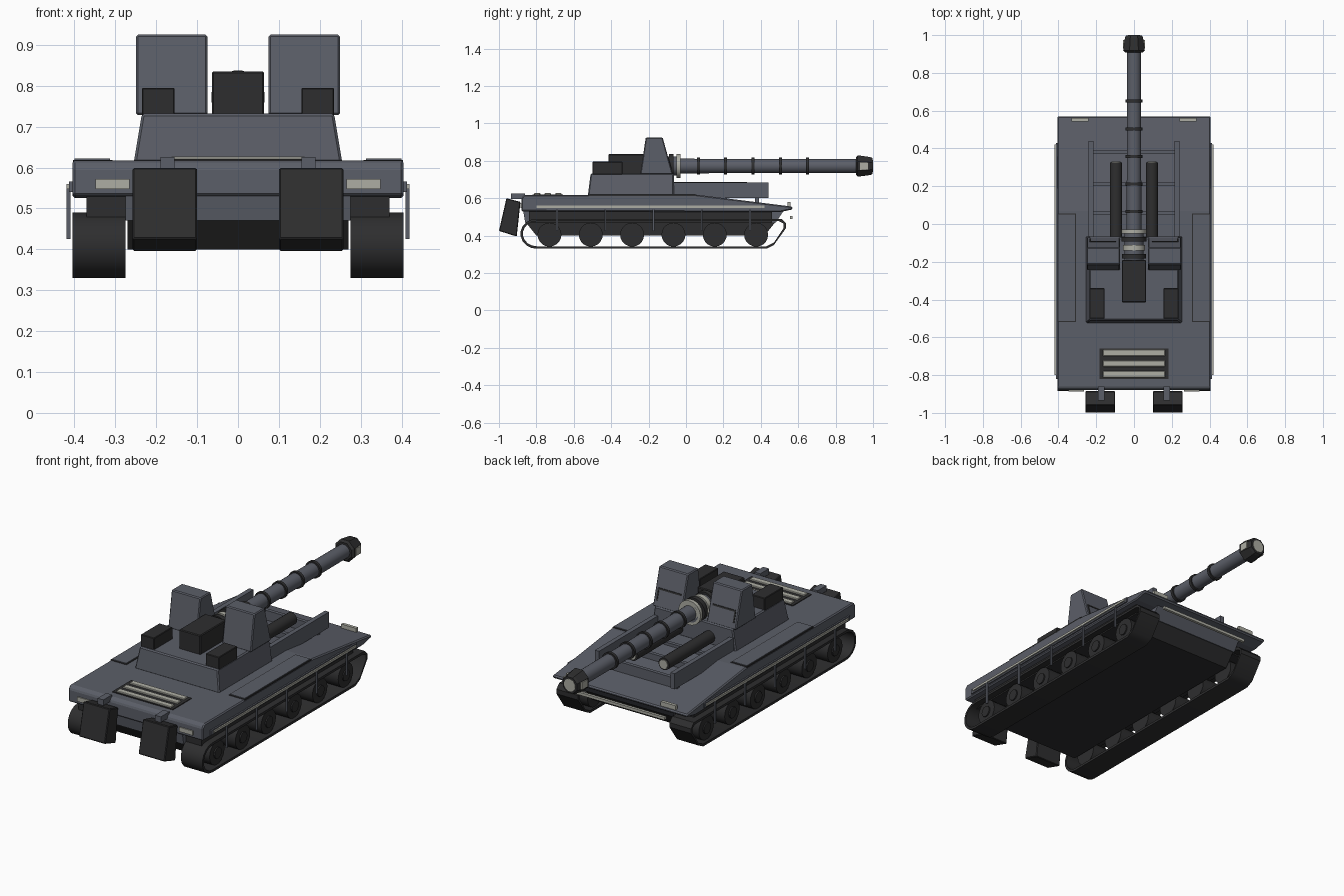
import bpy, bmesh, math
from mathutils import Vector

if "Cube" in bpy.data.objects:
    bpy.data.objects.remove(bpy.data.objects["Cube"])


def material(name, rgb):
    m = bpy.data.materials.new(name)
    m.diffuse_color = (*rgb, 1)
    m.use_nodes = True
    m.node_tree.nodes["Principled BSDF"].inputs["Base Color"].default_value = m.diffuse_color
    return m


SLATE = material("slate_paint", (0.105, 0.113, 0.138))
DARK = material("dark_metal", (0.027, 0.027, 0.028))
LIGHT = material("pale_metal", (0.42, 0.42, 0.37))


def finish(bm, name, mat, bevel=0.0, smooth=False):
    bmesh.ops.recalc_face_normals(bm, faces=bm.faces)
    me = bpy.data.meshes.new(name)
    bm.to_mesh(me)
    bm.free()
    ob = bpy.data.objects.new(name, me)
    bpy.context.collection.objects.link(ob)
    me.materials.append(mat)
    if smooth:
        bpy.ops.object.select_all(action='DESELECT')
        bpy.context.view_layer.objects.active = ob
        ob.select_set(True)
        bpy.ops.object.shade_smooth_by_angle(angle=math.radians(35))
    if bevel:
        b = ob.modifiers.new("edge", 'BEVEL')
        b.width, b.segments, b.limit_method = bevel, 1, 'ANGLE'
    return ob


def box(name, x, y, z, mat, bevel=0.0):
    """Box from (min, max) ranges."""
    bm = bmesh.new()
    bmesh.ops.create_cube(bm, size=1)
    for v in bm.verts:
        v.co = Vector([r[0] if c < 0 else r[1] for r, c in zip((x, y, z), v.co)])
    return finish(bm, name, mat, bevel)


def profile(name, x0, x1, pts, mat, bevel=0.0, smooth=False):
    """Side outline (y, z) extruded across x."""
    bm = bmesh.new()
    f = bm.faces.new([bm.verts.new((x0, y, z)) for y, z in pts])
    r = bmesh.ops.extrude_face_region(bm, geom=[f])
    for v in r['geom']:
        if isinstance(v, bmesh.types.BMVert):
            v.co.x = x1
    return finish(bm, name, mat, bevel, smooth)


def lathe(name, x, z, pts, mat, n=20):
    """Solid of rings (y, radius) around an axis along y."""
    bm = bmesh.new()
    rings = [[bm.verts.new((x + r * math.sin(2 * math.pi * (i + .5) / n), y,
                            z + r * math.cos(2 * math.pi * (i + .5) / n)))
              for i in range(n)] for y, r in pts]
    for a, b in zip(rings, rings[1:]):
        for i in range(n):
            bm.faces.new((a[i], a[(i + 1) % n], b[(i + 1) % n], b[i]))
    bm.faces.new(rings[0])
    bm.faces.new(rings[-1])
    return finish(bm, name, mat, 0, n > 8)


def span(s, a, b):
    return (min(s * a, s * b), max(s * a, s * b))


def circle(cy, cz, r, n=20):
    return [(cy + r * math.cos(2 * math.pi * i / n), cz + r * math.sin(2 * math.pi * i / n))
            for i in range(n)]


# Hull
profile("upper_hull", -.405, .405, [(-.88, .53), (-.88, .60), (-.865, .617), (.07, .617),
        (.57, .555), (.57, .54), (.50, .525)], SLATE, .006)
profile("hull_underside", -.275, .275, [(-.87, .53), (-.86, .47), (.48, .47), (.52, .53)], SLATE)
profile("lower_hull", -.27, .27, [(-.86, .475), (-.80, .40), (.42, .40), (.50, .50)], DARK)
profile("front_bar", -.27, .27, [(.555, .49), (.57, .49), (.57, .505), (.555, .505)], LIGHT)


def track_outline(d):
    rear = [(-.80 + (.085 - d) * math.cos(math.radians(a)),
             .41 + (.08 - d) * math.sin(math.radians(a))) for a in range(90, 271, 20)]
    return rear + [(.43, .33 + d), (.47, .35 + d), (.535 - d, .44), (.535 - d, .465), (.51 - d, .49 - d)]


def track(name, x0, x1):
    """Thin closed band."""
    bm = bmesh.new()
    loops = [[bm.verts.new((x, y, z)) for y, z in track_outline(d)]
             for x, d in ((x0, 0), (x1, 0), (x1, .013), (x0, .013))]
    n = len(loops[0])
    for k in range(4):
        a, b = loops[k], loops[(k + 1) % 4]
        for i in range(n):
            j = (i + 1) % n
            bm.faces.new((a[i], a[j], b[j], b[i]))
    return finish(bm, name, DARK, 0, True)


for s, side in ((-1, "left"), (1, "right")):
    # Running gear
    track(f"{side}_track", s * .275, s * .405)
    for i in range(6):
        y = -.73 + i * .221
        profile(f"{side}_wheel_{i}", s * .285, s * .385, circle(y, .405, .064), DARK, 0, True)
        profile(f"{side}_hub_{i}", s * .385, s * .392, circle(y, .405, .03, 12), DARK)
    box(f"{side}_wheel_guard", span(s, .27, .37), (-.84, .46), (.47, .53), DARK)
    # Side rail and its posts
    box(f"{side}_rail_backing", span(s, .40, .413), (-.82, .43), (.54, .566), SLATE)
    box(f"{side}_side_rail", span(s, .411, .42), (-.80, .42), (.548, .56), LIGHT)
    for i in range(5):
        y = -.69 + i * .258
        box(f"{side}_rail_post_{i}", span(s, .41, .419), (y - .005, y + .005), (.425, .555), SLATE)
    # Lamps
    box(f"{side}_tail_lamp", span(s, .265, .348), (-.886, -.87), (.548, .572), LIGHT)
    box(f"{side}_head_lamp", span(s, .24, .33), (.543, .56), (.55, .58), LIGHT)
    # Deck hatch panel with dark border
    box(f"{side}_panel_border", span(s, .307, .404), (-.52, .055), (.61, .619), DARK)
    box(f"{side}_panel", span(s, .313, .400), (-.514, .049), (.612, .622), SLATE)
    # Rear stowage box and hinge
    profile(f"{side}_stowage_box", s * .10, s * .258,
            [(-1.0, .425), (-.96, .60), (-.885, .58), (-.905, .395)], DARK, .004)
    box(f"{side}_stowage_hinge", span(s, .155, .19), (-.935, -.86), (.595, .626), SLATE)
    # Turret tower, with dark L-shaped groove on the front
    profile(f"{side}_tower", s * .075, s * .25,
            [(-.245, .728), (-.215, .925), (-.125, .925), (-.07, .728)], SLATE, .005)
    for nm, xs, a, b in (("top", (.095, .235), .815, .823), ("leg", (.227, .235), .76, .823)):
        ya, yb = (-.07 - (z - .728) * .279 for z in (a, b))
        profile(f"{side}_tower_groove_{nm}", s * xs[0], s * xs[1],
                [(ya - .004, a), (ya + .003, a), (yb + .003, b), (yb - .004, b)], DARK)
    box(f"{side}_sight_box", span(s, .155, .235), (-.50, -.34), (.725, .795), DARK, .003)
    # Bay side wall and storage tube
    box(f"{side}_bay_wall", span(s, .215, .24), (-.18, .44), (.60, .685), SLATE)
    lathe(f"{side}_tube", s * .095, .655, [(-.10, .033), (.325, .033)], DARK)
    lathe(f"{side}_tube_cap", s * .095, .655, [(.32, .024), (.33, .024)], LIGHT)

# Bay cross members
for i, y in enumerate((.06, .21, .38)):
    box(f"bay_crossbar_{i}", (-.22, .22), (y - .01, y + .01), (.57, .632), SLATE)

# Engine grille
box("grille_frame", (-.182, .182), (-.82, -.658), (.61, .621), DARK)
for i in range(3):
    y = -.682 - i * .057
    box(f"grille_slat_{i}", (-.165, .165), (y - .017, y + .017), (.615, .627), LIGHT, .003)

# Turret base, tapering upward
bm = bmesh.new()
bmesh.ops.create_cube(bm, size=1)
for v in bm.verts:
    top = v.co.z > 0
    v.co = Vector((math.copysign(.235 if top else .255, v.co.x),
                   (-.51 if top else -.525) if v.co.y < 0 else -.065, .732 if top else .612))
finish(bm, "turret_base", SLATE, .006)

# Gun
BZ = .772
box("breech", (-.064, .064), (-.415, -.19), (.728, .835), DARK, .004)
lathe("barrel", 0, BZ, [(-.20, .04), (.93, .037)], SLATE)
for nm, y, r, w, m in (("rear_dark", -.17, .064, .012, DARK), ("rear_pale", -.125, .06, .014, LIGHT),
                       ("mid_dark", -.08, .066, .012, DARK), ("front_pale", -.04, .066, .010, LIGHT)):
    lathe(f"collar_{nm}", 0, BZ, [(y - w, r), (y + w, r)], m)
lathe("barrel_sleeve", 0, BZ, [(-.19, .052), (-.03, .052)], SLATE)
for i in range(5):
    y = .066 + i * .146
    lathe(f"barrel_band_{i}", 0, BZ, [(y - .008, .046), (y + .008, .046)], DARK)
lathe("muzzle_brake", 0, BZ, [(.908, .050), (.918, .062), (.985, .052), (.998, .046)], DARK, 8)
lathe("muzzle_face", 0, BZ, [(.99, .034), (1.0, .034)], LIGHT, 12)
for s in (-1, 1):
    box("muzzle_port", span(s, .045, .058), (.93, .975), (BZ - .02, BZ + .02), LIGHT)
